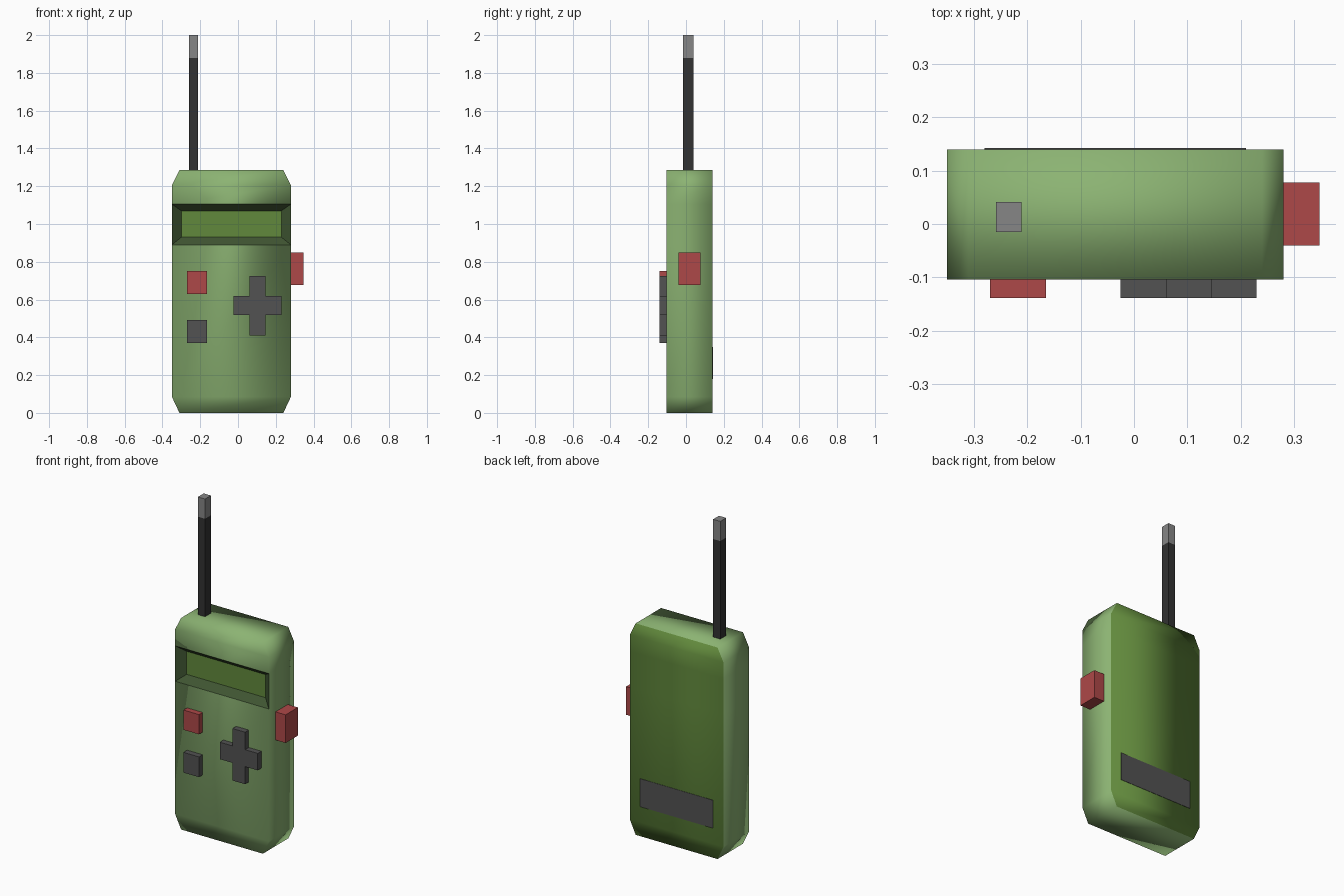
import bpy, bmesh

if "Cube" in bpy.data.objects:
    bpy.data.objects.remove(bpy.data.objects["Cube"])


def material(name, rgb):
    m = bpy.data.materials.new(name)
    m.diffuse_color = (*rgb, 1)
    m.use_nodes = True
    m.node_tree.nodes["Principled BSDF"].inputs["Base Color"].default_value = m.diffuse_color
    return m


GREEN = material("light green", (0.26, 0.45, 0.17))
MOSS = material("moss green", (0.12, 0.25, 0.045))
FRAME = material("dark green", (0.05, 0.09, 0.032))
RED = material("red", (0.42, 0.065, 0.065))
GREY = material("dark grey", (0.085, 0.085, 0.085))
BLACK = material("black", (0.032, 0.032, 0.032))
TIP = material("mid grey", (0.24, 0.24, 0.24))


def finish(name, bm, *mats):
    bmesh.ops.recalc_face_normals(bm, faces=bm.faces)
    me = bpy.data.meshes.new(name)
    bm.to_mesh(me)
    bm.free()
    for m in mats:
        me.materials.append(m)
    ob = bpy.data.objects.new(name, me)
    bpy.context.collection.objects.link(ob)
    return ob


def prism(name, outline, y0, y1, mat):
    """Extrude an (x, z) outline from y0 to y1."""
    bm = bmesh.new()
    face = bm.faces.new([bm.verts.new((x, y0, z)) for x, z in outline])
    ext = bmesh.ops.extrude_face_region(bm, geom=[face])["geom"]
    moved = [v for v in ext if isinstance(v, bmesh.types.BMVert)]
    bmesh.ops.translate(bm, verts=moved, vec=(0, y1 - y0, 0))
    return finish(name, bm, mat)


def box(name, x0, x1, y0, y1, z0, z1, mat):
    return prism(name, [(x0, z0), (x1, z0), (x1, z1), (x0, z1)], y0, y1, mat)


# Casing: rows of (height, half width), with a sunken screen in row 2
CX, Y0, Y1 = -0.035, -0.104, 0.14
rows = [(0, 0.275), (0.085, 0.315), (0.89, 0.315),
        (1.105, 0.315), (1.205, 0.315), (1.285, 0.275)]
bm = bmesh.new()
rings = [[bm.verts.new((CX + sx * w, y, z))
          for sx, y in ((-1, Y0), (1, Y0), (1, Y1), (-1, Y1))] for z, w in rows]
bm.faces.new(rings[0])
bm.faces.new(rings[-1])
screen_rim = None
for r, (a, b) in enumerate(zip(rings, rings[1:])):
    for i in range(4):
        j = (i + 1) % 4
        loop = [a[i], a[j], b[j], b[i]]
        if r == 2 and i == 0:
            screen_rim = loop
            continue
        f = bm.faces.new(loop)
        f.material_index = 1 if i == 2 else 0      # back is moss green
for f in bm.faces:
    f.smooth = True

# Sloping screen surround and screen
inner = [bm.verts.new((x, Y0 + 0.04, z)) for x, z in
         ((-0.30, 0.93), (0.23, 0.93), (0.23, 1.07), (-0.30, 1.07))]
for i in range(4):
    j = (i + 1) % 4
    f = bm.faces.new([screen_rim[i], screen_rim[j], inner[j], inner[i]])
    f.material_index = 2
bm.faces.new(inner).material_index = 1
finish("casing", bm, GREEN, MOSS, FRAME)

# Battery cover on the back
box("battery_cover", -0.28, 0.21, Y1 - 0.005, Y1 + 0.002, 0.18, 0.35, GREY)

# Antenna
box("antenna", -0.259, -0.211, -0.015, 0.041, 1.27, 1.88, BLACK)
box("antenna_tip", -0.259, -0.211, -0.015, 0.041, 1.88, 2.0, TIP)

# Buttons
box("red_button", -0.27, -0.165, -0.139, -0.10, 0.63, 0.75, RED)
box("grey_button", -0.27, -0.165, -0.139, -0.10, 0.37, 0.493, GREY)
box("side_button", 0.27, 0.348, -0.04, 0.078, 0.677, 0.848, RED)

# Cross-shaped direction pad
xa, xb, xc, xd = -0.025, 0.06, 0.145, 0.23
za, zb, zc, zd = 0.41, 0.517, 0.62, 0.726
prism("direction_pad",
      [(xb, za), (xc, za), (xc, zb), (xd, zb), (xd, zc), (xc, zc),
       (xc, zd), (xb, zd), (xb, zc), (xa, zc), (xa, zb), (xb, zb)],
      -0.139, -0.10, GREY)
